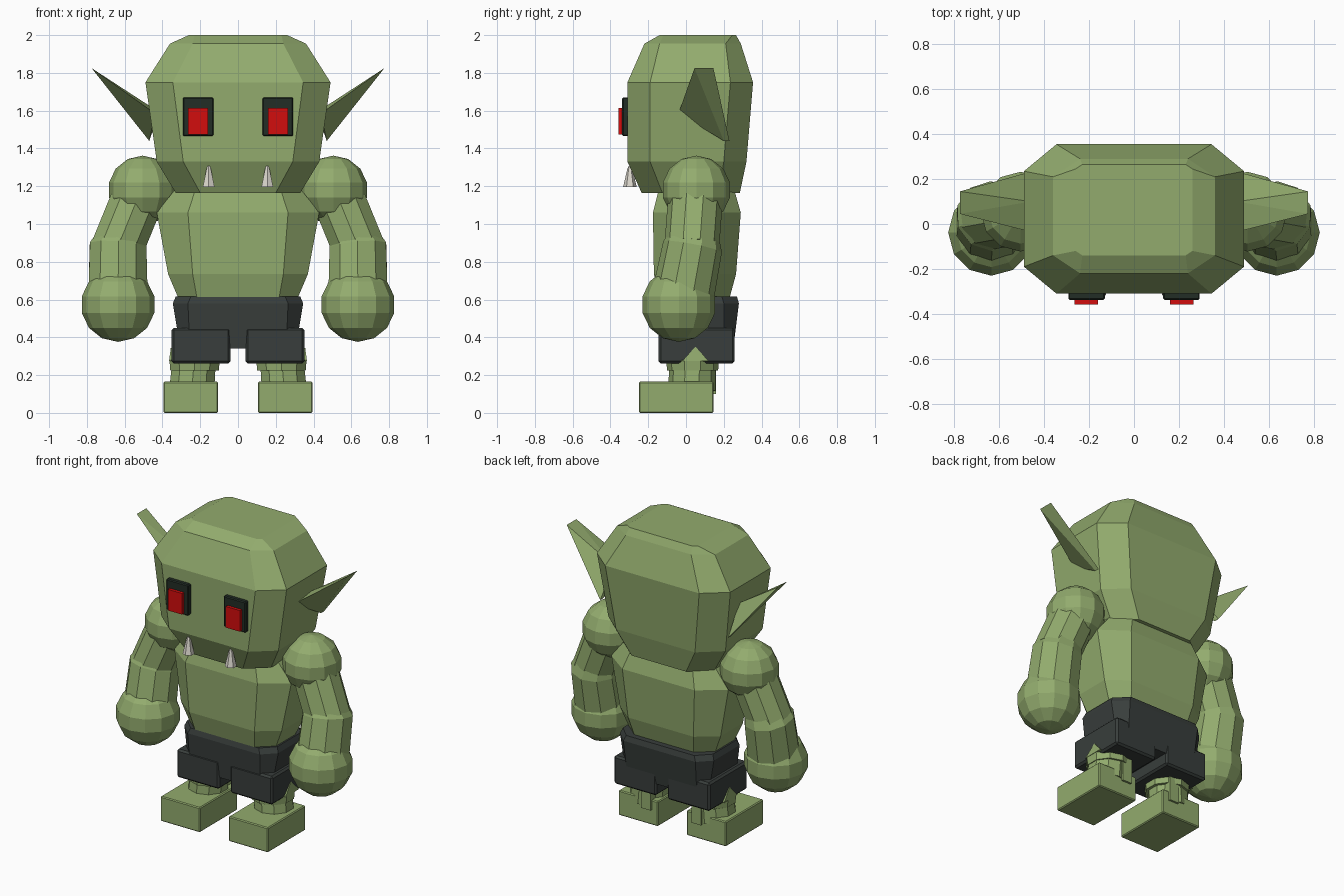
import bpy, bmesh, math
from mathutils import Vector

if "Cube" in bpy.data.objects:
    bpy.data.objects.remove(bpy.data.objects["Cube"])


def material(name, rgb):
    m = bpy.data.materials.new(name)
    m.diffuse_color = (*rgb, 1)
    m.use_nodes = True
    m.node_tree.nodes["Principled BSDF"].inputs["Base Color"].default_value = m.diffuse_color
    return m


SKIN = material("green skin", (0.29, 0.41, 0.155))
CLOTH = material("charcoal cloth", (0.04, 0.048, 0.045))
SOCKET = material("dark socket", (0.016, 0.026, 0.019))
RED = material("red eye", (0.65, 0.004, 0.004))
IVORY = material("ivory", (0.72, 0.69, 0.62))


def finish(name, bm, mat):
    bmesh.ops.recalc_face_normals(bm, faces=bm.faces)
    me = bpy.data.meshes.new(name)
    bm.to_mesh(me)
    bm.free()
    me.materials.append(mat)
    ob = bpy.data.objects.new(name, me)
    bpy.context.collection.objects.link(ob)
    return ob


def skin_rings(name, rings, mat):
    """Join equal-length rings of points with quads and cap both ends."""
    bm = bmesh.new()
    loops = [[bm.verts.new(p) for p in r] for r in rings]
    n = len(loops[0])
    for a, b in zip(loops, loops[1:]):
        for i in range(n):
            j = (i + 1) % n
            bm.faces.new((a[i], a[j], b[j], b[i]))
    bm.faces.new(loops[0][::-1])
    bm.faces.new(loops[-1])
    return finish(name, bm, mat)


def octagon(z, hx, y0, y1, cx, cy):
    """Rectangle with corners cut by cx and cy."""
    f = hx - cx
    return [(-f, y0, z), (f, y0, z), (hx, y0 + cy, z), (hx, y1 - cy, z),
            (f, y1, z), (-f, y1, z), (-hx, y1 - cy, z), (-hx, y0 + cy, z)]


def box(name, x, y, z, mat, bevel=0.0):
    bm = bmesh.new()
    bmesh.ops.create_cube(bm, size=1)
    for v in bm.verts:
        v.co = [(r[0] + r[1]) / 2 + c * (r[1] - r[0]) for r, c in zip((x, y, z), v.co)]
    if bevel:
        bmesh.ops.bevel(bm, geom=bm.edges[:], offset=bevel, segments=1, affect='EDGES')
    return finish(name, bm, mat)


def ball(name, centre, r, mat):
    bm = bmesh.new()
    bmesh.ops.create_uvsphere(bm, u_segments=12, v_segments=7, radius=r)
    bmesh.ops.translate(bm, verts=bm.verts, vec=centre)
    return finish(name, bm, mat)


def tube(name, stations, mat, n=10):
    """Tube through (centre, radius) stations with each ring square to the path."""
    pts = [Vector(c) for c, r in stations]
    rings = []
    for i, (c, r) in enumerate(stations):
        d = (pts[min(i + 1, len(pts) - 1)] - pts[max(i - 1, 0)]).normalized()
        u = Vector((0, 1, 0)).cross(d).normalized()
        v = d.cross(u)
        rings.append([pts[i] + r * (math.cos(t) * u + math.sin(t) * v)
                      for t in (2 * math.pi * (k + 0.5) / n for k in range(n))])
    return skin_rings(name, rings, mat)


def hull(name, points, mat):
    bm = bmesh.new()
    for p in points:
        bm.verts.new(p)
    bmesh.ops.convex_hull(bm, input=bm.verts)
    return finish(name, bm, mat)


# Head and torso
skin_rings("head", [
    octagon(1.165, 0.33, -0.235, 0.285, 0.13, 0.11),
    octagon(1.33, 0.43, -0.31, 0.32, 0.14, 0.12),
    octagon(1.75, 0.49, -0.31, 0.355, 0.145, 0.12),
    octagon(1.955, 0.36, -0.22, 0.29, 0.12, 0.08),
    octagon(2.0, 0.26, -0.14, 0.265, 0.03, 0.02)], SKIN)
skin_rings("torso", [
    octagon(0.57, 0.30, -0.13, 0.22, 0.09, 0.08),
    octagon(0.735, 0.37, -0.17, 0.265, 0.13, 0.10),
    octagon(1.06, 0.43, -0.175, 0.29, 0.165, 0.12),
    octagon(1.2, 0.32, -0.14, 0.25, 0.10, 0.08)], SKIN)

# Shorts
skin_rings("shorts", [
    octagon(0.34, 0.305, -0.135, 0.25, 0.05, 0.05),
    octagon(0.58, 0.345, -0.15, 0.28, 0.08, 0.08),
    octagon(0.615, 0.33, -0.14, 0.27, 0.08, 0.08)], CLOTH)

mirrored = [
    # Ear blade
    hull("ear", [(0.44, -0.04, 1.585), (0.44, 0.06, 1.525), (0.47, 0.20, 1.44),
                 (0.47, 0.23, 1.44), (0.46, 0.10, 1.62),
                 (0.775, 0.045, 1.825), (0.775, 0.145, 1.825)], SKIN),
    # Eye
    box("eye_socket", (0.13, 0.292), (-0.338, -0.28), (1.465, 1.67), SOCKET, 0.006),
    box("eye", (0.16, 0.265), (-0.358, -0.30), (1.475, 1.615), RED),
    # Tusk
    tube("tusk", [((0.155, -0.297, 1.195), 0.036), ((0.155, -0.297, 1.29), 0.014),
                  ((0.155, -0.297, 1.308), 0.006)], IVORY, 6),
    # Arm
    ball("shoulder", (0.505, 0.055, 1.18), 0.182, SKIN),
    tube("upper_arm", [((0.53, 0.05, 1.14), 0.145), ((0.64, 0.03, 0.87), 0.145)], SKIN),
    tube("forearm", [((0.60, 0.05, 0.97), 0.12), ((0.635, 0.035, 0.88), 0.158),
                     ((0.635, -0.02, 0.60), 0.165)], SKIN),
    ball("hand", (0.635, -0.038, 0.573), 0.197, SKIN),
    # Leg
    box("shorts_leg", (0.04, 0.352), (-0.145, 0.258), (0.262, 0.45), CLOTH, 0.012),
    tube("leg", [((0.245, 0.03, 0.12), 0.125), ((0.23, 0.035, 0.30), 0.12)], SKIN),
    tube("ankle_cuff", [((0.23, 0.035, 0.225), 0.135), ((0.23, 0.035, 0.28), 0.14)], SKIN),
    hull("knee_point", [(0.33, -0.02, 0.27), (0.33, 0.12, 0.27), (0.365, -0.02, 0.275),
                        (0.365, 0.12, 0.275), (0.355, 0.05, 0.35)], SKIN),
    box("calf", (0.15, 0.22), (0.10, 0.158), (0.10, 0.27), SKIN),
    box("foot", (0.105, 0.395), (-0.25, 0.145), (0.0, 0.165), SKIN, 0.006),
]

# Mirror the paired parts
for ob in mirrored:
    mod = ob.modifiers.new("Mirror", 'MIRROR')
    mod.use_axis[0] = True
